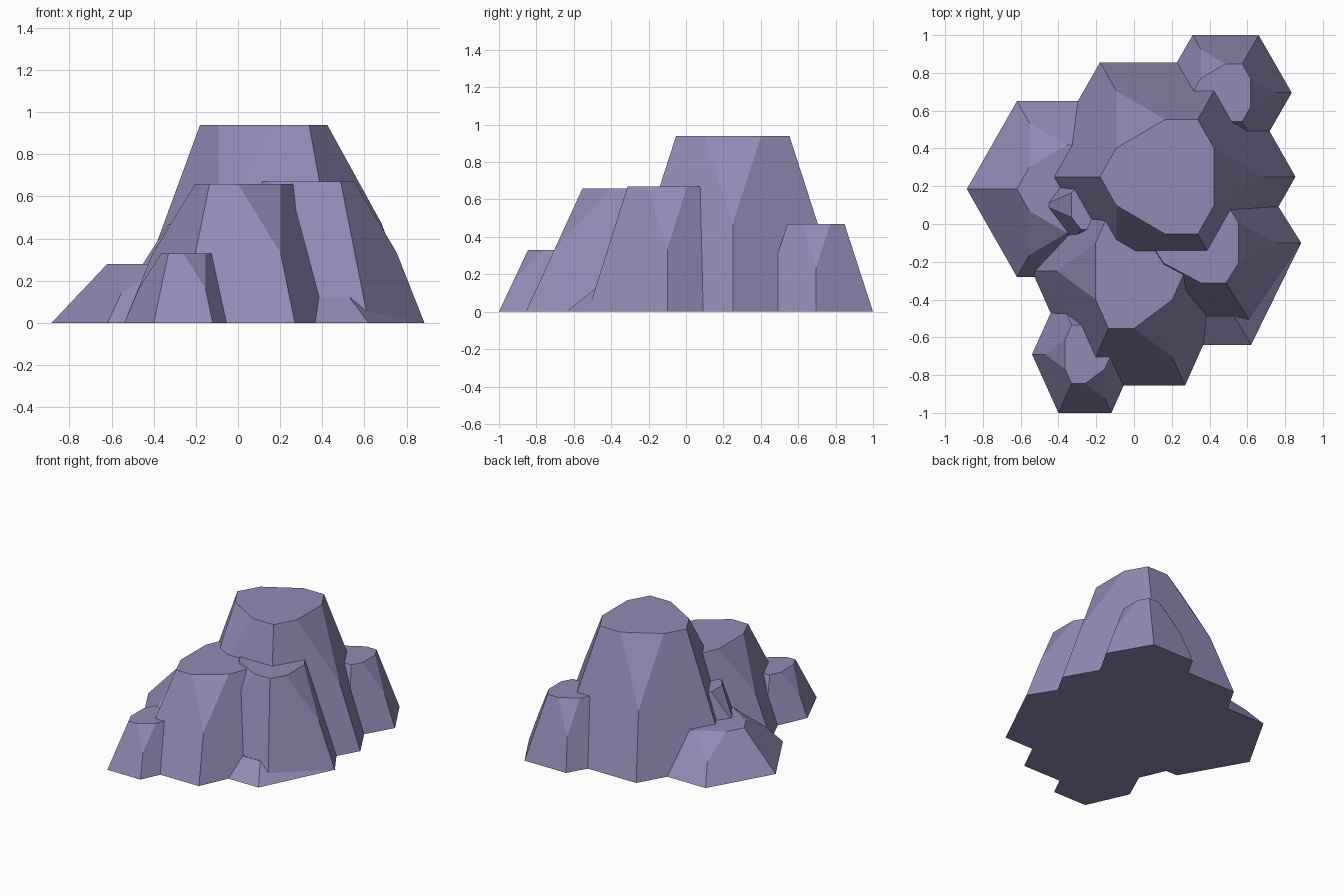
import bpy
import bmesh
from math import cos, sin, pi

cube = bpy.data.objects.get("Cube")
if cube:
    bpy.data.objects.remove(cube)

# Single stone colour
stone = bpy.data.materials.new("purple_stone")
stone.use_nodes = True
colour = (0.283, 0.258, 0.462, 1)
stone.diffuse_color = colour
bsdf = stone.node_tree.nodes["Principled BSDF"]
bsdf.inputs["Base Color"].default_value = colour
bsdf.inputs["Roughness"].default_value = 0.9


def hull_object(name, points):
    """Flat-shaded convex stone around the given points."""
    bm = bmesh.new()
    for p in points:
        bm.verts.new(p)
    bmesh.ops.convex_hull(bm, input=bm.verts[:])
    loose = [v for v in bm.verts if not v.link_faces]
    bmesh.ops.delete(bm, geom=loose, context='VERTS')
    bmesh.ops.dissolve_limit(bm, angle_limit=0.01,
                             verts=bm.verts[:], edges=bm.edges[:])
    bmesh.ops.recalc_face_normals(bm, faces=bm.faces[:])
    mesh = bpy.data.meshes.new(name)
    bm.to_mesh(mesh)
    bm.free()
    mesh.materials.append(stone)
    obj = bpy.data.objects.new(name, mesh)
    bpy.context.collection.objects.link(obj)
    return obj


def rock(name, cx, cy, rx, ry, height, first_cut):
    """Tapered hexagonal rock, every other top corner chipped to half height."""
    def ring(scale):
        return [(cx + rx * scale * cos(i * pi / 3),
                 cy + ry * scale * sin(i * pi / 3)) for i in range(6)]

    points = [(x, y, 0) for x, y in ring(1)]
    points += [(x, y, height / 2) for x, y in ring(0.75)]
    top = ring(0.5)
    for i, (x, y) in enumerate(top):
        if i % 2 != first_cut:
            points.append((x, y, height))
        else:
            for nx, ny in (top[i - 1], top[(i + 1) % 6]):
                points.append(((x + nx) / 2, (y + ny) / 2, height))
    return hull_object(name, points)


# Rocks: centre, radii, height, and which corners are chipped
rock("main_peak", 0.165, 0.25, 0.69, 0.70, 0.94, 0)
rock("front_rock", 0.0, -0.25, 0.54, 0.70, 0.66, 1)
rock("left_front_rock", 0.355, -0.10, 0.53, 0.49, 0.67, 0)
rock("front_small_rock", -0.26, -0.69, 0.28, 0.358, 0.33, 1)
rock("right_low_rock", -0.355, 0.185, 0.53, 0.537, 0.28, 0)
rock("right_gap_rock", -0.18, 0.10, 0.40, 0.30, 0.47, 1)
rock("back_small_rock", 0.485, 0.695, 0.35, 0.352, 0.47, 0)

# Low slab at the foot of the left front rock
hull_object("foot_slab", [
    (0.10, -0.64, 0), (0.62, -0.64, 0), (0.885, -0.10, 0), (0.10, -0.10, 0),
    (0.10, -0.49, 0.12), (0.53, -0.49, 0.12), (0.62, -0.10, 0.12)])
